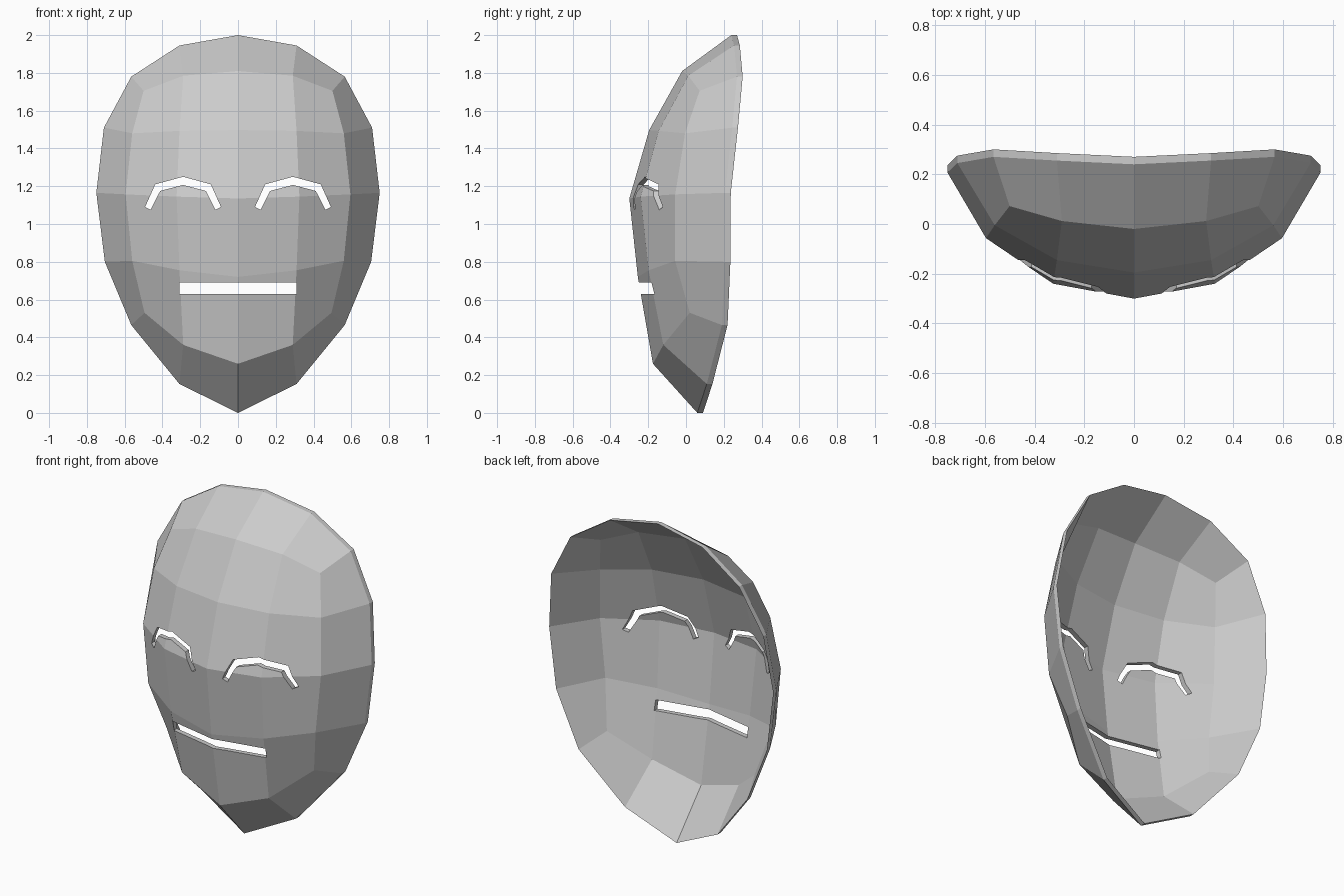
import bpy, bmesh

if "Cube" in bpy.data.objects:
    bpy.data.objects.remove(bpy.data.objects["Cube"])

THICK = 0.03

# Right half of the face: five rows from brow to chin, centre line to cheek
rows = [
    [(0, -.02, 1.81), (.29, .012, 1.785), (.50, .072, 1.705)],
    [(0, -.195, 1.497), (.31, -.145, 1.493), (.56, -.005, 1.48)],
    [(0, -.30, 1.135), (.325, -.24, 1.145), (.595, -.057, 1.157)],
    [(0, -.255, .72), (.31, -.198, .755), (.56, -.058, .805)],
    [(0, -.175, .26), (.29, -.12, .36), (.495, .02, .53)],
]
# Outer edge from crown to chin tip
rim = [(0, .24, 2), (.31, .255, 1.945), (.565, .27, 1.78), (.71, .245, 1.51),
       (.75, .207, 1.165), (.705, .205, .80), (.565, .19, .465),
       (.31, .11, .153), (0, .06, 0)]


def new_object(name, bm):
    bmesh.ops.recalc_face_normals(bm, faces=bm.faces)
    mesh = bpy.data.meshes.new(name)
    bm.to_mesh(mesh)
    bm.free()
    obj = bpy.data.objects.new(name, mesh)
    bpy.context.collection.objects.link(obj)
    return obj


def extrude_y(bm, depth):
    ext = bmesh.ops.extrude_face_region(bm, geom=bm.faces[:], use_keep_orig=True)
    verts = [g for g in ext["geom"] if isinstance(g, bmesh.types.BMVert)]
    bmesh.ops.translate(bm, verts=verts, vec=(0, depth, 0))


# Mask shell: half grid plus border ring, mirrored and thickened backwards
bm = bmesh.new()
grid = [[bm.verts.new(p) for p in row] for row in rows]
edge = [bm.verts.new(p) for p in rim]
for a, b in zip(grid, grid[1:]):
    for i in range(2):
        bm.faces.new((a[i], b[i], b[i + 1], a[i + 1]))
inner = grid[0] + [r[2] for r in grid[1:4]] + grid[4][::-1]
for i in range(8):
    bm.faces.new((edge[i], inner[i], inner[i + 1], edge[i + 1]))
half = bm.verts[:] + bm.edges[:] + bm.faces[:]
bmesh.ops.mirror(bm, geom=half, axis='X', merge_dist=0.0)
bmesh.ops.remove_doubles(bm, verts=bm.verts, dist=0.001)
bmesh.ops.recalc_face_normals(bm, faces=bm.faces)
extrude_y(bm, THICK)
mask = new_object("mask", bm)


def cut(name, outline):
    """Cut a slot through the mask along y."""
    bm = bmesh.new()
    bm.faces.new([bm.verts.new((x, -.6, z)) for x, z in outline])
    extrude_y(bm, .7)
    cutter = new_object(name, bm)
    cutter.hide_render = True
    mod = mask.modifiers.new(name, 'BOOLEAN')
    mod.operation = 'DIFFERENCE'
    mod.solver = 'EXACT'
    mod.object = cutter
    bpy.context.view_layer.objects.active = mask
    bpy.ops.object.modifier_apply(modifier=name)
    bpy.data.objects.remove(cutter)


# Arched eye slots and straight mouth slot
arch_top = [(-.201, 1.09), (-.147, 1.21), (0, 1.25), (.147, 1.21), (.201, 1.09)]
arch_low = [(.172, 1.075), (.121, 1.175), (0, 1.207), (-.121, 1.175), (-.172, 1.075)]
for side, cx in (("left", -.291), ("right", .291)):
    cut(side + "_eye_slot", [(cx + x, z) for x, z in arch_top + arch_low])
cut("mouth_slot", [(-.31, .63), (.31, .63), (.31, .69), (-.31, .69)])
